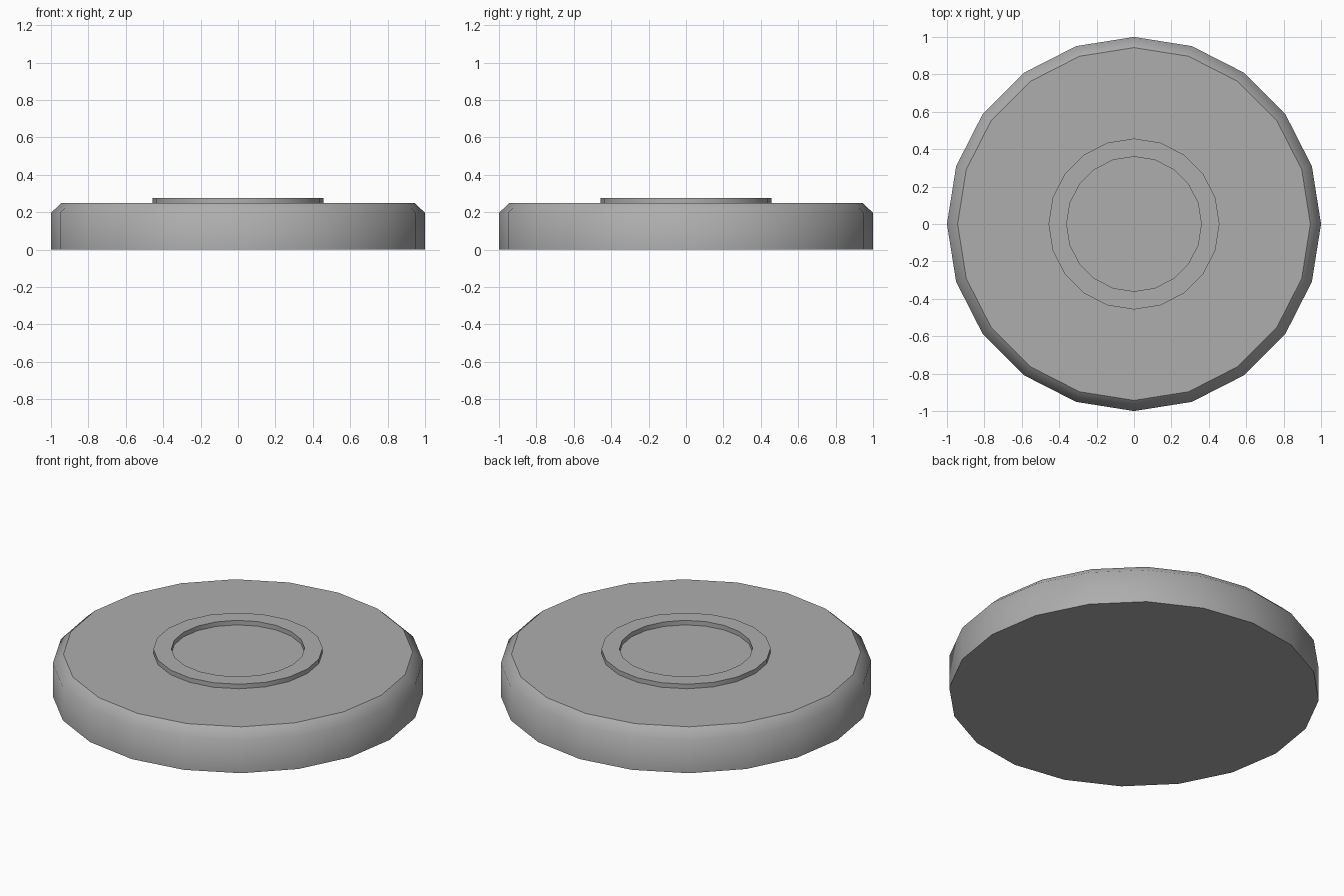
import bpy, bmesh
from math import cos, sin, tau

if "Cube" in bpy.data.objects:
    bpy.data.objects.remove(bpy.data.objects["Cube"])

SIDES = 20

# Half profile from bottom rim to recess: (radius, height, sharp edge)
PROFILE = [
    (1.0, 0.0, True),       # bottom rim
    (1.0, 0.197, False),    # side wall, blends into the bevel
    (0.943, 0.25, True),    # top of bevel
    (0.457, 0.25, True),    # foot of raised ring
    (0.457, 0.277, True),   # outer lip of ring
    (0.36, 0.277, True),    # inner lip of ring
    (0.36, 0.25, True),     # recess floor
]


def lathe(name, profile, sides):
    """Turn a profile around z and cap both ends."""
    bm = bmesh.new()
    rings = [[bm.verts.new((r * cos(tau * i / sides), r * sin(tau * i / sides), z))
              for i in range(sides)] for r, z, _ in profile]
    for low, high in zip(rings, rings[1:]):
        for i in range(sides):
            j = (i + 1) % sides
            bm.faces.new((low[i], low[j], high[j], high[i]))
    bm.faces.new(rings[0][::-1])
    bm.faces.new(rings[-1])
    for face in bm.faces:
        face.smooth = True
    # Keep the marked rims crisp
    for ring, (_, _, sharp) in zip(rings, profile):
        for i in range(sides):
            bm.edges.get((ring[i], ring[(i + 1) % sides])).smooth = not sharp
    mesh = bpy.data.meshes.new(name)
    bm.to_mesh(mesh)
    bm.free()
    obj = bpy.data.objects.new(name, mesh)
    bpy.context.collection.objects.link(obj)
    return obj


# Bevelled disc with a raised ring on top
disc = lathe("disc_with_raised_ring", PROFILE, SIDES)

# Mid grey finish
grey = bpy.data.materials.new("mid_grey")
grey.diffuse_color = (0.42, 0.42, 0.42, 1)
grey.use_nodes = True
grey.node_tree.nodes["Principled BSDF"].inputs["Base Color"].default_value = grey.diffuse_color
disc.data.materials.append(grey)
